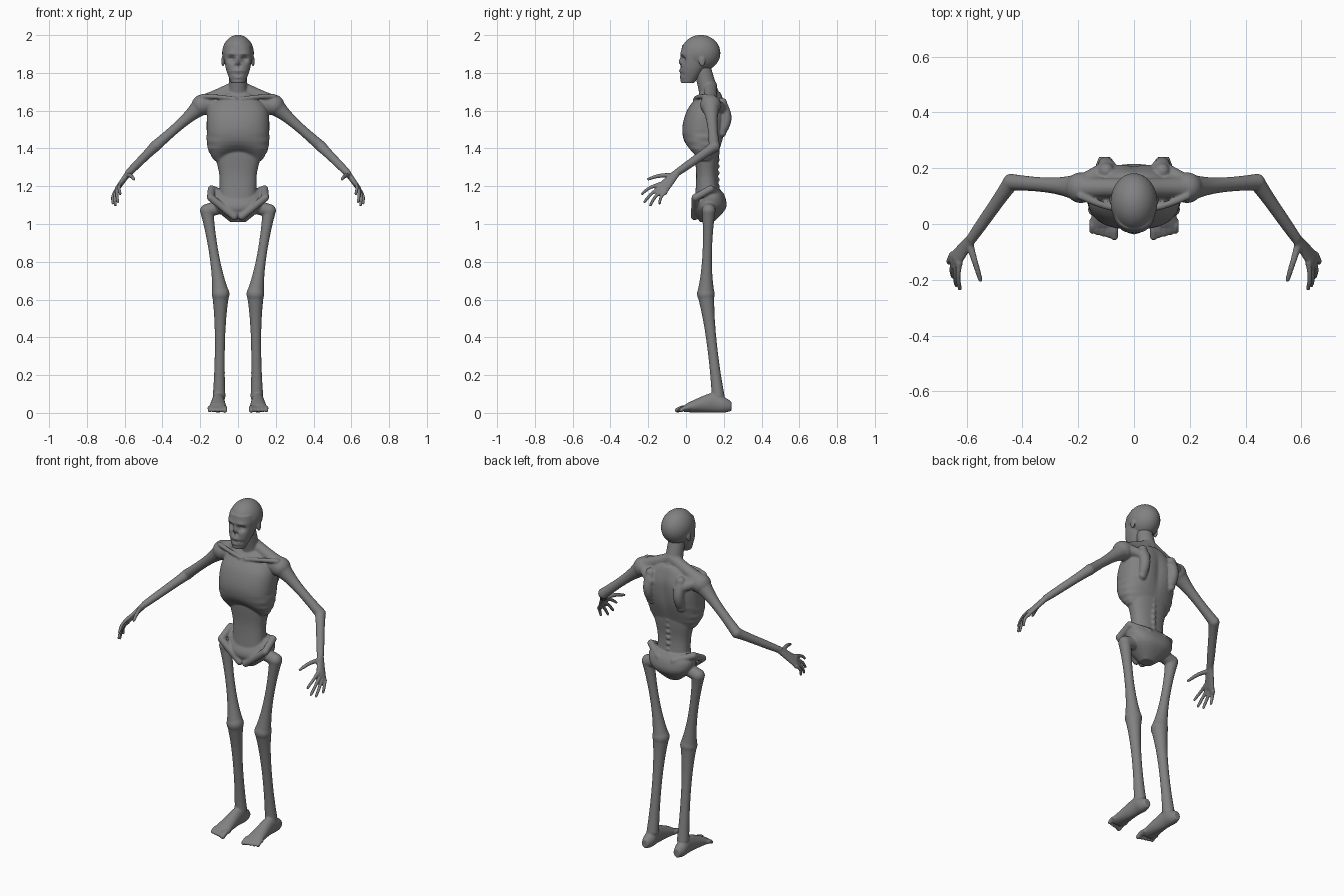
import bpy, bmesh, math
from mathutils import Vector, Matrix

default_cube = bpy.data.objects.get("Cube")
if default_cube:
    bpy.data.objects.remove(default_cube, do_unlink=True)

GREY = (0.22, 0.22, 0.22, 1)
skin = bpy.data.materials.new("dull grey skin")
skin.use_nodes = True
skin.diffuse_color = GREY
shader = next(node for node in skin.node_tree.nodes if node.type == 'BSDF_PRINCIPLED')
shader.inputs["Base Color"].default_value = GREY

SIDEWAYS, FORWARD, UPWARD = Vector((1, 0, 0)), Vector((0, -1, 0)), Vector((0, 0, 1))


def catmull(before, start, end, after, t):
    """Smooth value between start and end."""
    slope_in, slope_out = (end - before) / 2, (after - start) / 2
    bend = 3 * (end - start) - 2 * slope_in - slope_out
    twist = 2 * (start - end) + slope_in + slope_out
    return start + t * (slope_in + t * (bend + t * twist))


def smooth_rows(rows, steps=5):
    last = len(rows) - 1
    dense = []
    for i in range(last):
        around = [rows[max(i - 1, 0)], rows[i], rows[i + 1], rows[min(i + 2, last)]]
        for step in range(steps):
            dense.append([catmull(*values, step / steps) for values in zip(*around)])
    return dense + [rows[last]]


def loft(bm, rows, side, along, squareness=2.0, segments=48):
    """Superellipse rings facing along; each row is x, y, z, half width, half depth."""
    along = along.normalized()
    side = (side - along * side.dot(along)).normalized()
    depth = along.cross(side)
    rings = []
    for x, y, z, wide, deep in rows:
        ring = []
        for j in range(segments):
            angle = math.tau * j / segments
            c, s = (math.copysign(abs(value) ** (2 / squareness), value)
                    for value in (math.cos(angle), math.sin(angle)))
            ring.append(bm.verts.new(Vector((x, y, z)) + side * c * wide + depth * s * deep))
        rings.append(ring)
    for lower, upper in zip(rings, rings[1:]):
        for j in range(segments):
            bm.faces.new((lower[j - 1], lower[j], upper[j], upper[j - 1]))
    bm.faces.new(rings[0])
    bm.faces.new(rings[-1])


def stack(bm, rows, squareness=2.4):
    """Upright trunk form; each row is height, y centre, half width, half depth."""
    full_rows = [(0, y, z, wide, deep) for z, y, wide, deep in rows]
    loft(bm, smooth_rows(full_rows), SIDEWAYS, UPWARD, squareness)


def ball(bm, centre, size):
    place = Matrix.Translation(centre) @ Matrix.Diagonal((*size, 1))
    bmesh.ops.create_uvsphere(bm, u_segments=32, v_segments=24, radius=1, matrix=place)


def bone(bm, start, end, start_radius, shaft, end_radius, bow=(0, 0, 0), rows=16):
    """Slender shaft that swells into a rounded knob at each end."""
    start, end, bow = Vector(start), Vector(end), Vector(bow)
    along = end - start
    side = FORWARD if abs(along.y) < abs(along.x) else SIDEWAYS
    section = []
    for i in range(rows + 1):
        t = i / rows
        radius = shaft + (start_radius - shaft) * (1 - t) ** 4 + (end_radius - shaft) * t ** 4
        centre = start.lerp(end, t) + bow * math.sin(math.pi * t)
        section.append((*centre, radius, radius))
    loft(bm, section, side, along, segments=16)
    ball(bm, start, [start_radius] * 3)
    ball(bm, end, [end_radius] * 3)


def push(bm, x, y, z, wide, tall, shift, deep=0.05):
    """Soft dent (positive shift) or swelling (negative) along y, on both sides."""
    for v in bm.verts:
        distance = (((abs(v.co.x) - x) / wide) ** 2 + ((v.co.y - y) / deep) ** 2
                    + ((v.co.z - z) / tall) ** 2)
        v.co.y += shift * math.exp(-distance)


def mirror(bm):
    copy = bmesh.ops.duplicate(bm, geom=bm.verts[:] + bm.edges[:] + bm.faces[:])
    verts = [item for item in copy["geom"] if isinstance(item, bmesh.types.BMVert)]
    bmesh.ops.scale(bm, vec=(-1, 1, 1), verts=verts)


def finish(bm, name, voxel, rounds):
    """Fuse the overlapping forms into one smooth surface."""
    bmesh.ops.recalc_face_normals(bm, faces=bm.faces)
    mesh = bpy.data.meshes.new(name)
    bm.to_mesh(mesh)
    bm.free()
    mesh.materials.append(skin)
    mesh.shade_smooth()
    part = bpy.data.objects.new(name, mesh)
    bpy.context.collection.objects.link(part)
    fuse = part.modifiers.new("fuse", 'REMESH')
    fuse.mode = 'VOXEL'
    fuse.voxel_size = voxel
    fuse.use_smooth_shade = True
    soften = part.modifiers.new("soften", 'SMOOTH')
    soften.iterations = rounds


body = bmesh.new()

# arm
shoulder, elbow, wrist = (0.19, 0.13, 1.63), (0.44, 0.15, 1.41), (0.58, -0.05, 1.27)
bone(body, (0.1, 0.13, 1.64), shoulder, 0.045, 0.05, 0.055)
bone(body, shoulder, elbow, 0.055, 0.025, 0.03)
bone(body, elbow, wrist, 0.03, 0.023, 0.019)

# palm, then fingers spread evenly from index to little finger
index_knuckle, little_knuckle = Vector((0.625, -0.14, 1.21)), Vector((0.652, -0.11, 1.166))
index_tip, little_tip = Vector((0.623, -0.232, 1.16)), Vector((0.662, -0.14, 1.11))
across = little_knuckle - index_knuckle
palm_end = index_knuckle.lerp(little_knuckle, 0.5)
loft(body, smooth_rows([(*wrist, 0.02, 0.016), (*palm_end, 0.036, 0.013)]),
     across, palm_end - Vector(wrist))
for i in range(4):
    knuckle = index_knuckle.lerp(little_knuckle, i / 3)
    tip = index_tip.lerp(little_tip, i / 3)
    tip += Vector((0, -0.02, -0.03)) * math.sin(math.pi * i / 3)
    bone(body, knuckle, tip, 0.012, 0.009, 0.008, bow=(0.006, -0.006, 0.006))
bone(body, (0.59, -0.07, 1.255), (0.55, -0.2, 1.237), 0.016, 0.011, 0.008, bow=(0, 0, 0.01))

# leg
hip, knee, ankle = (0.165, 0.12, 1.07), (0.092, 0.105, 0.63), (0.1, 0.17, 0.09)
bone(body, (0.06, 0.12, 1.1), hip, 0.04, 0.036, 0.036)
bone(body, hip, knee, 0.036, 0.023, 0.047)
bone(body, knee, ankle, 0.046, 0.025, 0.034)

# foot from heel to ball, then toes
loft(body, smooth_rows([(0.105, 0.24, 0.035, 0.02, 0.025), (0.105, 0.2, 0.043, 0.034, 0.042),
                        (0.105, 0.14, 0.054, 0.034, 0.052), (0.107, 0.03, 0.033, 0.045, 0.03),
                        (0.11, -0.01, 0.022, 0.05, 0.018)]), SIDEWAYS, FORWARD)
for i in range(5):
    x = 0.07 + 0.02 * i
    tip_y = 0.005 * i - 0.045
    thickness = 0.011 if i else 0.014
    bone(body, (x, 0.01, 0.026), (x, tip_y, 0.014), thickness, thickness, thickness,
         bow=(0, 0, 0.006))

# collar bone, neck muscle and shoulder blade
bone(body, (0.015, 0.05, 1.66), (0.19, 0.1, 1.675), 0.013, 0.012, 0.014, bow=(0, -0.01, 0.005))
bone(body, (0, 0.13, 1.73), (0.17, 0.13, 1.65), 0.035, 0.034, 0.04)
bone(body, (0.1, 0.19, 1.64), (0.1, 0.19, 1.48), 0.028, 0.03, 0.022, bow=(0, 0.022, 0))
bone(body, (0.09, 0.205, 1.6), (0.2, 0.14, 1.65), 0.026, 0.028, 0.03)

# hip bone rim from the back round to the front
rim = [(0.05, 0.185, 1.15), (0.14, 0.13, 1.185), (0.145, 0.05, 1.14), (0.02, 0.045, 1.04)]
for start, end in zip(rim, rim[1:]):
    bone(body, start, end, 0.02, 0.02, 0.02)
mirror(body)

# rib cage with an arched lower front edge and a groove down the back
stack(body, [(1.7, 0.13, 0.06, 0.05), (1.67, 0.125, 0.11, 0.07), (1.6, 0.11, 0.158, 0.105),
             (1.5, 0.095, 0.166, 0.115), (1.4, 0.09, 0.16, 0.09), (1.335, 0.1, 0.125, 0.055)])
push(body, 0, 0.01, 1.345, 0.085, 0.055, 0.06, deep=0.08)
push(body, 0, 0.22, 1.54, 0.03, 0.12, -0.012)
for v in body.verts:
    if abs(v.co.x) < 0.2 and 1.35 < v.co.z < 1.5:
        v.co.x *= 1 + 0.015 * math.sin(180 * v.co.z + 30 * v.co.y)

# belly, pelvis, neck and backbone
stack(body, [(1.46, 0.11, 0.125, 0.07), (1.36, 0.11, 0.12, 0.064),
             (1.25, 0.11, 0.098, 0.056), (1.1, 0.115, 0.1, 0.07)])
stack(body, [(1.185, 0.135, 0.12, 0.045), (1.14, 0.13, 0.14, 0.078), (1.08, 0.12, 0.12, 0.09),
             (1.01, 0.11, 0.04, 0.035)])
bone(body, (0, 0.135, 1.64), (0, 0.085, 1.83), 0.06, 0.048, 0.045)
for i in range(8):
    ball(body, (0, 0.165, 1.2 + 0.035 * i), [0.014] * 3)
finish(body, "body", voxel=0.005, rounds=4)

# skull, face and jaw
head = bmesh.new()
ball(head, (0, 0.078, 1.905), (0.084, 0.104, 0.096))
stack(head, [(1.945, 0.06, 0.07, 0.08), (1.9, 0.055, 0.076, 0.083), (1.84, 0.04, 0.068, 0.07),
             (1.8, 0.028, 0.057, 0.057), (1.746, 0.01, 0.036, 0.032)])

# eye sockets, brows, nose, nostrils, lips, mouth and chin
face_y = -0.03
push(head, 0.034, face_y, 1.873, 0.02, 0.016, 0.024)
push(head, 0.034, face_y, 1.9, 0.03, 0.01, -0.007)
push(head, 0, face_y, 1.86, 0.011, 0.016, -0.012)
push(head, 0.01, face_y, 1.84, 0.008, 0.01, 0.015)
for lip in (1.81, 1.777):
    push(head, 0, face_y, lip, 0.03, 0.008, -0.008)
push(head, 0, face_y, 1.793, 0.033, 0.006, 0.02)
push(head, 0, face_y, 1.755, 0.025, 0.01, -0.006)

# ears and tooth rows
for sign in (1, -1):
    ball(head, (sign * 0.08, 0.085, 1.862), (0.008, 0.017, 0.027))
    for i in range(4):
        x = 0.004 + 0.008 * i
        for z in (1.8, 1.786):
            ball(head, (sign * x, 9 * x * x - 0.026, z), (0.004, 0.007, 0.006))
finish(head, "head", voxel=0.004, rounds=2)
